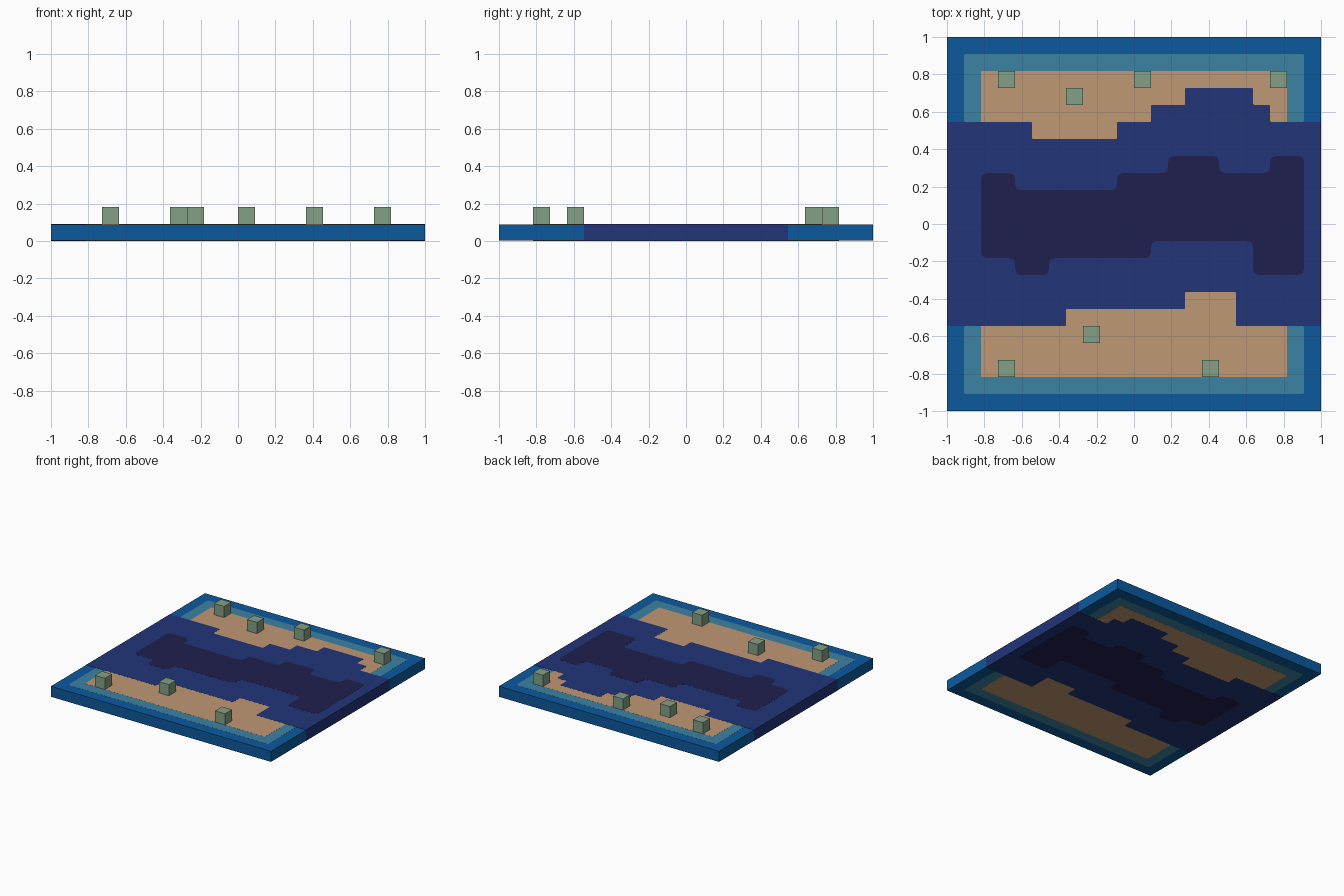
import bpy
import bmesh
from mathutils import Vector

if "Cube" in bpy.data.objects:
    bpy.data.objects.remove(bpy.data.objects["Cube"], do_unlink=True)

U = 1 / 11        # one grid cell; the tile is 22 cells wide and one cell thick
STEP = 0.0005     # each inlay stands this far proud of the one below
LAYERS = 4


def material(name, rgb):
    lin = [((c / 255 + 0.055) / 1.055) ** 2.4 for c in rgb] + [1]
    m = bpy.data.materials.new(name)
    m.diffuse_color = lin
    m.use_nodes = True
    bsdf = m.node_tree.nodes["Principled BSDF"]
    bsdf.inputs["Base Color"].default_value = lin
    bsdf.inputs["Roughness"].default_value = 1
    return m


edge_blue = material("edge water blue", (12, 90, 158))
teal = material("shallow teal", (60, 130, 162))
sand = material("sand", (192, 152, 116))
navy = material("river navy", (34, 53, 121))
indigo = material("deep indigo", (32, 32, 80))
sage = material("shrub sage", (132, 161, 134))


def rounded(points, radius):
    """Round every corner except those on the tile's outer sides."""
    out = []
    for i, p in enumerate(points):
        p = Vector(p)
        if radius == 0 or abs(p.x) == 11:
            out.append(p)
            continue
        a = p + (Vector(points[i - 1]) - p).normalized() * radius
        b = p + (Vector(points[(i + 1) % len(points)]) - p).normalized() * radius
        for k in range(5):
            t = k / 4
            out.append(a * (1 - t) ** 2 + p * 2 * t * (1 - t) + b * t ** 2)
    return out


def prism(name, points, z0, z1, mat, radius=0):
    """Extrude an outline, given in cells, from z0 to z1."""
    bm = bmesh.new()
    base = bm.faces.new([bm.verts.new((p.x * U, p.y * U, z0))
                         for p in rounded(points, radius)])
    side = bmesh.ops.extrude_face_region(bm, geom=[base], use_keep_orig=True)
    for v in side["geom"]:
        if isinstance(v, bmesh.types.BMVert):
            v.co.z = z1
    bmesh.ops.recalc_face_normals(bm, faces=bm.faces)
    mesh = bpy.data.meshes.new(name)
    bm.to_mesh(mesh)
    bm.free()
    mesh.materials.append(mat)
    obj = bpy.data.objects.new(name, mesh)
    bpy.context.collection.objects.link(obj)
    return obj


def inlay(name, points, layer, mat, radius=0):
    """Full-depth part of the tile, visible from above and below."""
    d = (LAYERS - layer) * STEP
    prism(name, points, d, U - d, mat, radius)


def rect(x0, x1, y0, y1):
    return [(x0, y0), (x1, y0), (x1, y1), (x0, y1)]


def stairs(xs, ys):
    """Stepped line: height ys[i] between xs[i] and xs[i + 1]."""
    return [(x, y) for i, y in enumerate(ys) for x in (xs[i], xs[i + 1])]


# Banks: outer water, shallow border and sand, on both sides of the river
for label, s, beach in (("back", 1, 5), ("front", -1, 4)):
    inlay(label + "_edge_water", rect(-11, 11, *sorted((6 * s, 11 * s))), 0, edge_blue)
    inlay(label + "_shallow_border", rect(-10, 10, *sorted((6 * s, 10 * s))), 1, teal, 0.12)
    inlay(label + "_sand_bank", rect(-9, 9, *sorted((beach * s, 9 * s))), 2, sand, 0.1)

# River across the tile with stepped shores
front_shore = stairs([-11, -4, 3, 6, 11], [-6, -5, -4, -6])
back_shore = stairs([-11, -6, -1, 1, 3, 7, 8, 11], [6, 5, 6, 7, 8, 7, 6])
inlay("river", front_shore + back_shore[::-1], 3, navy, 0.1)

# Deep channel in the middle of the river
deep_front = stairs([-9, -7, -5, 1, 7, 10], [-2, -3, -2, -1, -3])
deep_back = stairs([-9, -7, -1, 2, 5, 8, 10], [3, 2, 3, 4, 3, 4])
inlay("deep_channel", deep_front + deep_back[::-1], 4, indigo, 0.42)

# Cube shrubs on the banks
for i, (x, y) in enumerate([(-8, 8), (-4, 7), (0, 8), (8, 8),
                            (-8, -9), (-3, -7), (4, -9)]):
    prism(f"shrub_{i + 1}", rect(x, x + 1, y, y + 1), U - LAYERS * STEP, 2 * U, sage)
